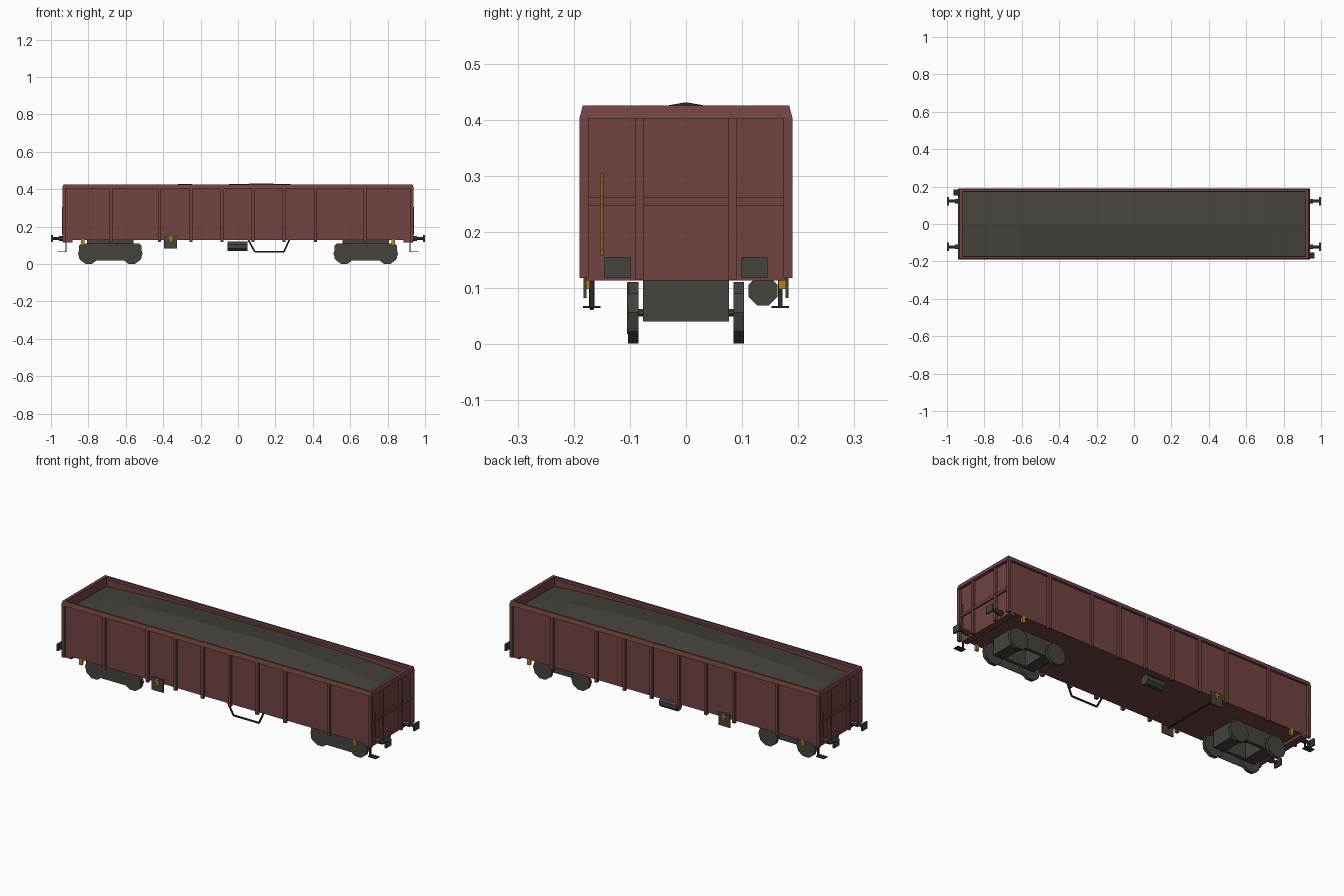
import bpy, bmesh, math
from mathutils import Vector, Matrix

if "Cube" in bpy.data.objects:
    bpy.data.objects.remove(bpy.data.objects["Cube"])


def material(name, rgb):
    m = bpy.data.materials.new(name)
    m.diffuse_color = (*rgb, 1)
    m.use_nodes = True
    m.node_tree.nodes["Principled BSDF"].inputs["Base Color"].default_value = m.diffuse_color
    return m


RED = material("oxide_red", (0.165, 0.056, 0.055))
GREY = material("warm_grey", (0.061, 0.056, 0.046))
DARK = material("dark_iron", (0.025, 0.023, 0.022))
ORANGE = material("orange", (0.5, 0.22, 0.015))


def finish(bm, name, mat):
    bmesh.ops.recalc_face_normals(bm, faces=bm.faces[:])
    mesh = bpy.data.meshes.new(name)
    bm.to_mesh(mesh)
    bm.free()
    mesh.materials.append(mat)
    ob = bpy.data.objects.new(name, mesh)
    bpy.context.collection.objects.link(ob)
    return ob


def add_box(bm, x, y, z):
    lo, hi = Vector((min(x), min(y), min(z))), Vector((max(x), max(y), max(z)))
    bmesh.ops.create_cube(bm, size=1, matrix=Matrix.Translation((lo + hi) / 2)
                          @ Matrix.Diagonal((*(hi - lo), 1)))


def boxes(name, mat, items):
    bm = bmesh.new()
    for x, y, z in items:
        add_box(bm, x, y, z)
    return finish(bm, name, mat)


def rod(name, mat, a, b, r, sides=8):
    a, b = Vector(a), Vector(b)
    d = b - a
    rot = d.to_track_quat('Z', 'Y').to_matrix().to_4x4()
    turn = Matrix.Rotation(math.pi / sides, 4, 'Z')
    bm = bmesh.new()
    bmesh.ops.create_cone(bm, cap_ends=True, segments=sides, radius1=r, radius2=r, depth=d.length,
                          matrix=Matrix.Translation((a + b) / 2) @ rot @ turn)
    return finish(bm, name, mat)


SIGNS = (-1, 1)

# Body shell: floor, side walls, end walls and lower end sills
boxes("floor", RED, [((-0.92, 0.92), (-0.175, 0.175), (0.128, 0.135))])
boxes("side_walls", RED, [((-0.922, 0.922), (s * 0.172, s * 0.177), (0.128, 0.41)) for s in SIGNS])
boxes("end_walls", RED, [((s * 0.917, s * 0.923), (-0.177, 0.177), (0.113, 0.41)) for s in SIGNS])
boxes("end_sills", RED, [((s * 0.885, s * 0.922), (-0.176, 0.176), (0.114, 0.13)) for s in SIGNS])

# Posts and rails
post_x = (-0.93, -0.68, -0.42, -0.25, -0.085, 0.08, 0.245, 0.415, 0.68, 0.93)
boxes("side_posts", RED, [((x - 0.008, x + 0.008), (s * 0.174, s * 0.19), (0.118, 0.404))
                          for x in post_x for s in SIGNS])
boxes("end_posts", RED, [((s * 0.92, s * 0.936), (t * 0.076, t * 0.091), (0.115, 0.404))
                         for s in SIGNS for t in SIGNS])
boxes("end_rails", RED, [((s * 0.92, s * 0.932), (-0.178, 0.178), (0.246, 0.261)) for s in SIGNS])

# Top rim with a sloped outer face
profile = [(0.94, 0.19, 0.402), (0.934, 0.184, 0.425), (0.917, 0.174, 0.425), (0.917, 0.174, 0.402)]
bm = bmesh.new()
rings = [[bm.verts.new((sx * x, sy * y, z)) for sx, sy in ((-1, -1), (1, -1), (1, 1), (-1, 1))]
         for x, y, z in profile]
for i in range(4):
    for j in range(4):
        n, k = (i + 1) % 4, (j + 1) % 4
        bm.faces.new((rings[i][j], rings[i][k], rings[n][k], rings[n][j]))
finish(bm, "top_rim", RED)

# Heaped load with a low ridge
ridge = [(-0.917, 0.375), (-0.6, 0.408), (-0.3, 0.428), (-0.15, 0.424),
         (0.13, 0.431), (0.4, 0.423), (0.7, 0.402), (0.917, 0.375)]
bm = bmesh.new()
rows = []
for x, z in ridge:
    edge = 0.37 + 0.5 * (z - 0.37)
    rows.append([bm.verts.new((x, y, h)) for y, h in ((-0.174, edge), (0, z), (0.174, edge))])
for a, b in zip(rows, rows[1:]):
    for j in range(2):
        bm.faces.new((a[j], b[j], b[j + 1], a[j + 1]))
finish(bm, "load", GREY)

# Bogies: wheels, axles, inner frame and front cover
for s in SIGNS:
    cx = s * 0.683
    for wx in (cx - 0.115, cx + 0.115):
        for t in SIGNS:
            rod("wheel", GREY, (wx, t * 0.085, 0.056), (wx, t * 0.103, 0.056), 0.0575, 10)
        rod("axle", GREY, (wx, -0.09, 0.056), (wx, 0.09, 0.056), 0.007)
    frame = [((cx - 0.125, cx + 0.125), (t * 0.06, t * 0.077), (0.04, 0.128)) for t in SIGNS]
    frame += [((cx + t * 0.06, cx + t * 0.125), (-0.0765, 0.0765), (0.0405, 0.1275)) for t in SIGNS]
    boxes("bogie_frame", GREY, frame)
    bm = bmesh.new()
    outline = [(-0.155, 0.018), (0.155, 0.018), (0.166, 0.03), (0.166, 0.1),
               (0.155, 0.111), (-0.155, 0.111), (-0.166, 0.1), (-0.166, 0.03)]
    face = bm.faces.new([bm.verts.new((cx + x, -0.105, z)) for x, z in outline])
    ext = bmesh.ops.extrude_face_region(bm, geom=[face])
    bmesh.ops.translate(bm, vec=(0, 0.003, 0),
                        verts=[v for v in ext["geom"] if isinstance(v, bmesh.types.BMVert)])
    finish(bm, "bogie_cover", GREY)

# Buffers
for s in SIGNS:
    for t in SIGNS:
        y = t * 0.122
        rod("buffer_sleeve", GREY, (s * 0.92, y, 0.137), (s * 0.958, y, 0.137), 0.014)
        rod("buffer_stem", GREY, (s * 0.95, y, 0.137), (s * 0.993, y, 0.137), 0.009)
        boxes("buffer_plate", GREY, [((s * 0.99, s), (y - 0.023, y + 0.023), (0.118, 0.155))])

# Corner steps and end handrails on opposite corners
for s in SIGNS:
    y = -s * 0.168
    boxes("corner_step", DARK, [((s * 0.916, s * 0.923), (y - 0.004, y + 0.004), (0.066, 0.115)),
                                ((s * 0.916, s * 0.965), (y - 0.016, y + 0.016), (0.064, 0.068))])
    rod("end_handrail", ORANGE, (s * 0.938, -s * 0.15, 0.158), (s * 0.938, -s * 0.15, 0.305), 0.003, 6)

# Air tank
rod("air_tank", GREY, (-0.055, 0.137, 0.095), (0.05, 0.137, 0.095), 0.028)

# Bent safety bar under the front side
pts = [(0.055, 0.13), (0.09, 0.065), (0.245, 0.065), (0.275, 0.13)]
for (x1, z1), (x2, z2) in zip(pts, pts[1:]):
    rod("safety_bar", DARK, (x1, -0.168, z1), (x2, -0.168, z2), 0.005, 6)

# Brake changeover plates, linked across the underside, with orange levers
rod("brake_cross_rod", DARK, (-0.36, -0.178, 0.118), (-0.36, 0.178, 0.118), 0.004, 6)
for t in SIGNS:
    boxes("brake_plate", GREY, [((-0.395, -0.325), (t * 0.177, t * 0.183), (0.082, 0.153))])
    boxes("brake_lever", ORANGE, [((-0.364, -0.356), (t * 0.183, t * 0.186), (0.118, 0.155)),
                                  ((-0.372, -0.348), (t * 0.183, t * 0.187), (0.134, 0.142))])
    # Small orange hooks near the ends
    boxes("tow_hooks", ORANGE, [((s * 0.822, s * 0.84), (t * 0.165, t * 0.178), (0.098, 0.132))
                                for s in SIGNS])
